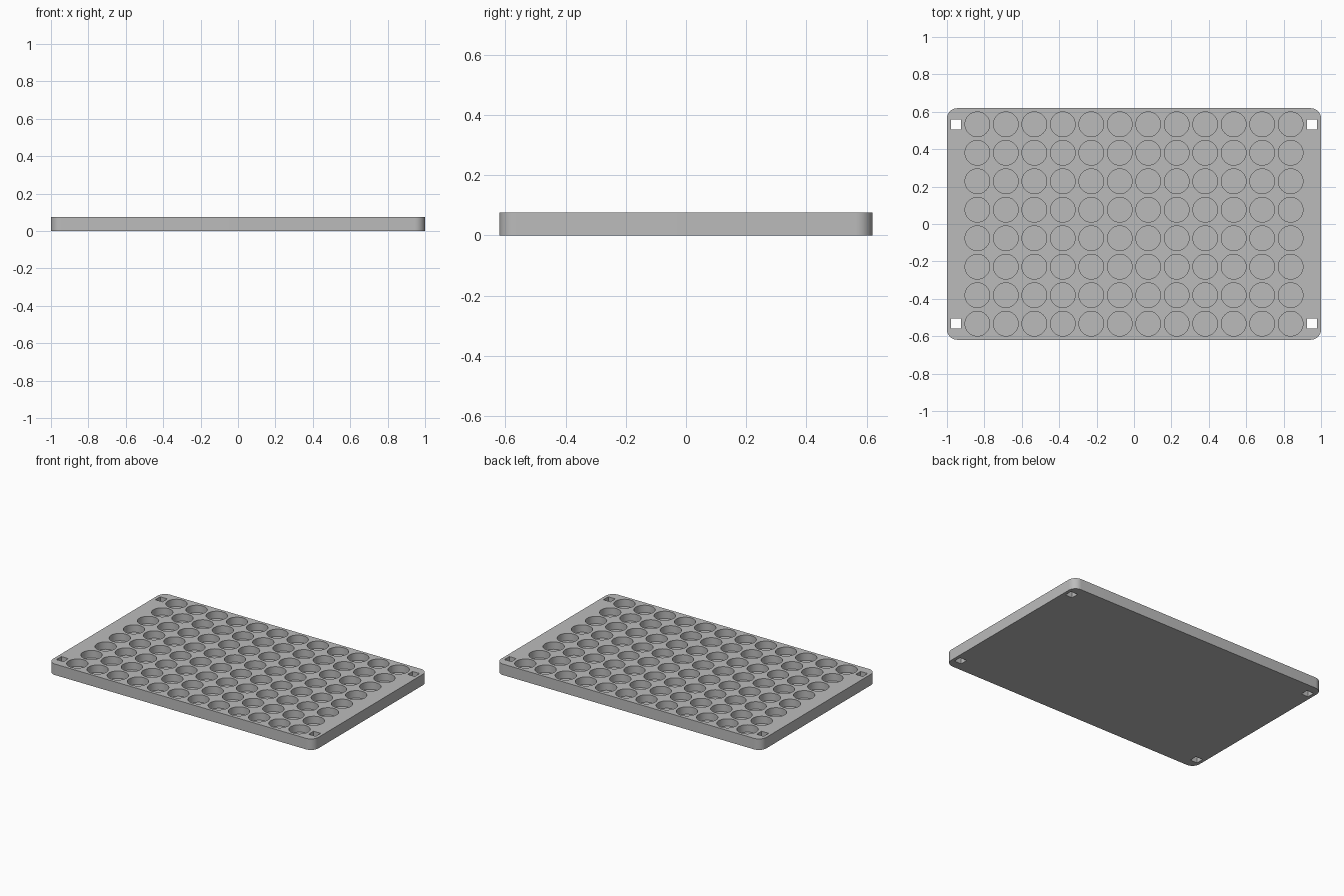
import bpy, bmesh, math
from mathutils import Matrix, Vector

LENGTH, WIDTH, HEIGHT = 2.0, 1.238, 0.075
CORNER = 0.055
PITCH, WELL_RADIUS, WELL_DEPTH = 0.1523, 0.066, 0.05
COLUMNS, ROWS = 12, 8
HOLE_X, HOLE_Y, HOLE_SIZE = 0.951, 0.533, 0.053

cube = bpy.data.objects.get("Cube")
if cube:
    bpy.data.objects.remove(cube, do_unlink=True)


def make_object(name, bm):
    bmesh.ops.recalc_face_normals(bm, faces=bm.faces)
    mesh = bpy.data.meshes.new(name)
    bm.to_mesh(mesh)
    bm.free()
    obj = bpy.data.objects.new(name, mesh)
    bpy.context.collection.objects.link(obj)
    return obj


def plain_material(name, color):
    mat = bpy.data.materials.new(name)
    mat.use_nodes = True
    mat.diffuse_color = color
    mat.node_tree.nodes["Principled BSDF"].inputs["Base Color"].default_value = color
    return mat


# Tray body: a slab with rounded vertical corners
bm = bmesh.new()
bmesh.ops.create_cube(bm, size=1)
bmesh.ops.transform(bm, verts=bm.verts, matrix=(
    Matrix.Translation((0, 0, HEIGHT / 2)) @ Matrix.Diagonal((LENGTH, WIDTH, HEIGHT, 1))))
uprights = [e for e in bm.edges if abs(e.verts[0].co.z - e.verts[1].co.z) > HEIGHT / 2]
bmesh.ops.bevel(bm, geom=uprights, offset=CORNER, segments=10, profile=0.5, affect='EDGES')
tray = make_object("well_tray", bm)
tray.data.materials.append(plain_material("light grey", (0.5, 0.5, 0.5, 1)))

# Cutters: a grid of round blind wells and four square through holes
bm = bmesh.new()
for col in range(COLUMNS):
    for row in range(ROWS):
        x = (col - (COLUMNS - 1) / 2) * PITCH
        y = (row - (ROWS - 1) / 2) * PITCH
        bmesh.ops.create_cone(
            bm, cap_ends=True, segments=48, radius1=WELL_RADIUS, radius2=WELL_RADIUS,
            depth=2 * WELL_DEPTH, matrix=Matrix.Translation((x, y, HEIGHT)))
for sx in (-1, 1):
    for sy in (-1, 1):
        spot = Matrix.Translation((sx * HOLE_X, sy * HOLE_Y, HEIGHT / 2))
        bmesh.ops.create_cube(bm, size=1, matrix=spot @ Matrix.Diagonal(
            (HOLE_SIZE, HOLE_SIZE, 3 * HEIGHT, 1)))
cutter = make_object("well_cutter", bm)
cutter.hide_render = True

# Cut the openings, then drop the cutter
cut = tray.modifiers.new("openings", 'BOOLEAN')
cut.operation = 'DIFFERENCE'
cut.solver = 'EXACT'
cut.object = cutter
bpy.ops.object.select_all(action='DESELECT')
tray.select_set(True)
bpy.context.view_layer.objects.active = tray
bpy.ops.object.modifier_apply(modifier=cut.name)
bpy.data.objects.remove(cutter, do_unlink=True)

# Smooth round walls, crisp rims
bpy.ops.object.shade_smooth_by_angle(angle=math.radians(30))
